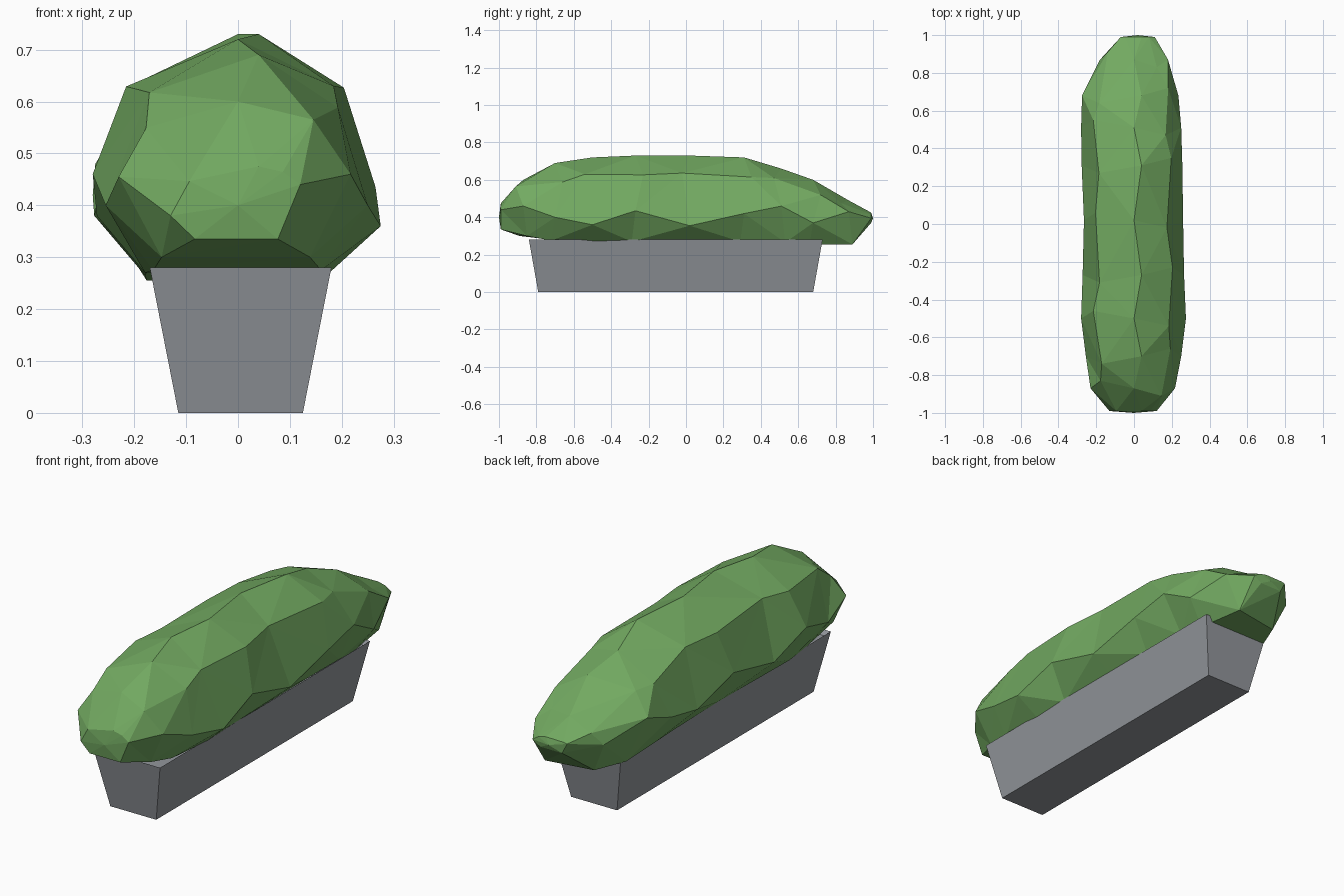
import bpy, bmesh

if "Cube" in bpy.data.objects:
    bpy.data.objects.remove(bpy.data.objects["Cube"])


def material(name, rgb):
    m = bpy.data.materials.new(name)
    m.diffuse_color = (*rgb, 1)
    m.use_nodes = True
    m.node_tree.nodes["Principled BSDF"].inputs["Base Color"].default_value = m.diffuse_color
    return m


def finish(name, bm, mat):
    bmesh.ops.recalc_face_normals(bm, faces=bm.faces[:])
    me = bpy.data.meshes.new(name)
    bm.to_mesh(me)
    bm.free()
    me.materials.append(mat)
    ob = bpy.data.objects.new(name, me)
    bpy.context.collection.objects.link(ob)
    return ob


leaf_green = material("leaf green", (0.17, 0.40, 0.12))
stone_grey = material("stone grey", (0.29, 0.305, 0.33))

# planter: tapered trough with a recessed top behind a thin rim
bm = bmesh.new()
bmesh.ops.create_cube(bm, size=1)
for v in bm.verts:
    top = v.co.z > 0
    hx, hy = (0.175, 0.785) if top else (0.12, 0.735)
    v.co = (0.005 + 2 * hx * v.co.x, -0.055 + 2 * hy * v.co.y, 0.28 if top else 0)
bm.normal_update()
lid = [f for f in bm.faces if f.normal.z > 0.9]
bmesh.ops.inset_region(bm, faces=lid, thickness=0.022)
for v in lid[0].verts:
    v.co.z -= 0.02
finish("planter", bm, stone_grey)

# bush: faceted loft along y
# y, left x, right x, left side z, right side z, top z, bottom z
stations = [
    (-0.99, -0.13, 0.12, 0.38, 0.44, 0.475, 0.335),
    (-0.87, -0.23, 0.217, 0.455, 0.46, 0.60, 0.30),
    (-0.70, -0.255, 0.25, 0.40, 0.40, 0.69, 0.275),
    (-0.50, -0.28, 0.275, 0.46, 0.36, 0.72, 0.27),
    (-0.27, -0.272, 0.265, 0.38, 0.435, 0.73, 0.27),
    (0.02, -0.265, 0.26, 0.44, 0.355, 0.73, 0.27),
    (0.31, -0.277, 0.256, 0.38, 0.42, 0.72, 0.27),
    (0.51, -0.28, 0.25, 0.42, 0.46, 0.66, 0.265),
    (0.68, -0.275, 0.235, 0.48, 0.37, 0.60, 0.255),
    (0.87, -0.18, 0.18, 0.40, 0.43, 0.49, 0.255),
    (0.99, -0.07, 0.11, 0.42, 0.395, 0.425, 0.37),
]
bm = bmesh.new()
rings = []
last = len(stations) - 1
for i, (y, xl, xr, zl, zr, zt, zb) in enumerate(stations):
    s = (-1) ** i
    d = 0 if i in (0, last) else 0.05 * s     # staggers the facets of neighbouring rings
    pts = [(0.02 + 0.02 * s, y, zt)]
    for x, z, k in ((xr, zr, d), (xl, zl, -d)):
        pts.append((x * (0.72 + k), y + k * 0.8, z + (zt - z) * (0.70 - k)))
        pts.append((x, y, z))
        pts.append((x * 0.64, y - k * 0.4, zb))
    pts = pts[:4] + pts[:3:-1]
    rings.append([bm.verts.new(p) for p in pts])
for a, b in zip(rings, rings[1:]):
    for j in range(7):
        k = (j + 1) % 7
        bm.faces.new((a[j], a[k], b[k], b[j]))
# rounded ends: each closes on a point
for ring, tip in ((rings[0], (0.0, -1.0, 0.40)), (rings[-1], (0.02, 1.0, 0.395))):
    t = bm.verts.new(tip)
    for j in range(7):
        bm.faces.new((ring[j], ring[(j + 1) % 7], t))
bmesh.ops.triangulate(bm, faces=bm.faces[:], quad_method='SHORT_EDGE')
finish("bush", bm, leaf_green)
